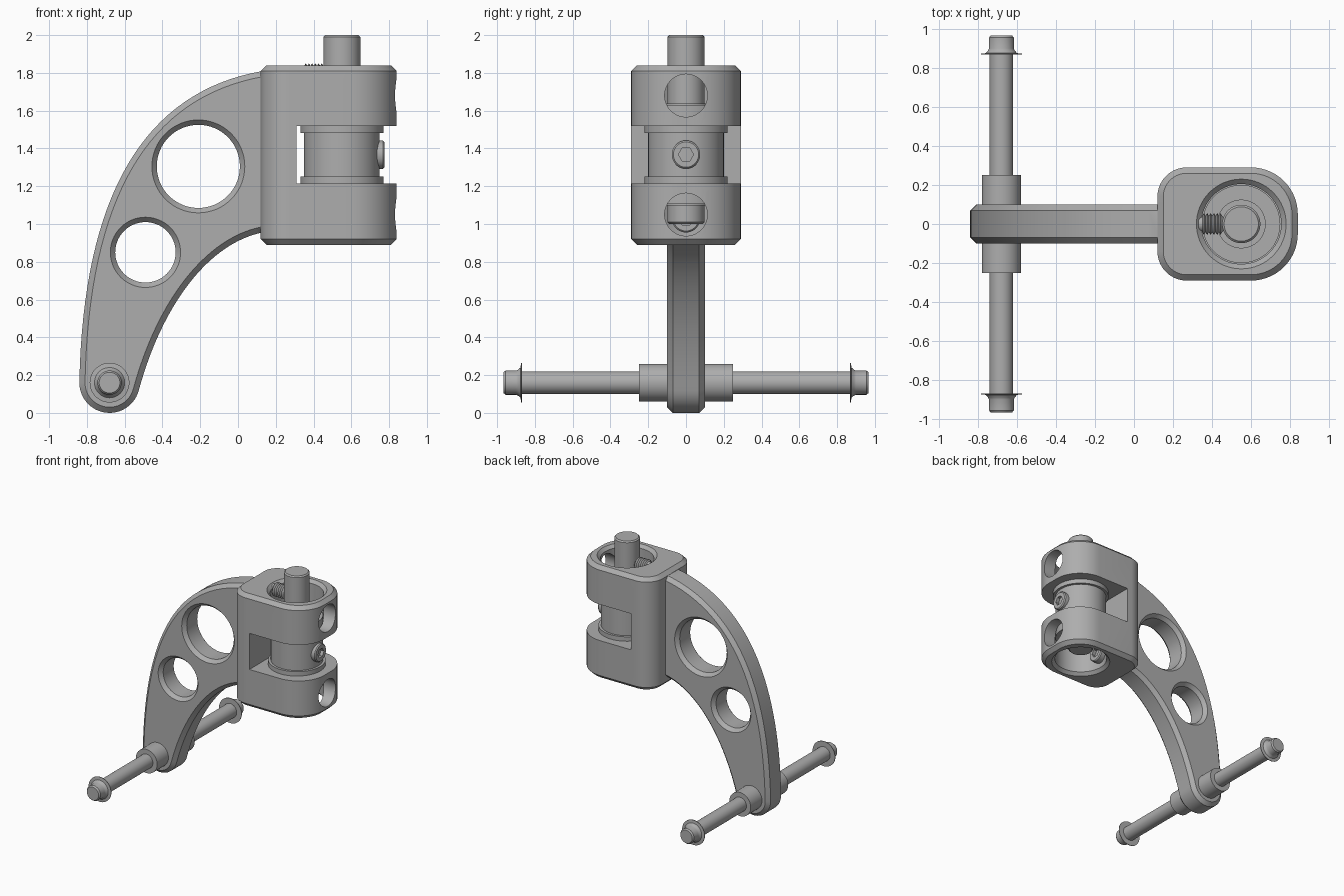
import bpy, bmesh
from math import cos, sin, pi, radians
from mathutils import Vector

cube = bpy.data.objects.get("Cube")
if cube:
    bpy.data.objects.remove(cube, do_unlink=True)

GREY = (0.42, 0.42, 0.42, 1)
metal = bpy.data.materials.new("grey metal")
metal.use_nodes = True
metal.diffuse_color = GREY
metal.node_tree.nodes["Principled BSDF"].inputs["Base Color"].default_value = GREY


def loft(name, rings):
    """Closed solid through matching rings of points, capped at both ends."""
    bm = bmesh.new()
    loops = [[bm.verts.new(p) for p in ring] for ring in rings]
    n = len(loops[0])
    for a, b in zip(loops, loops[1:]):
        for i in range(n):
            j = (i + 1) % n
            bm.faces.new((a[i], a[j], b[j], b[i]))
    bm.faces.new(loops[0])
    bm.faces.new(loops[-1])
    bmesh.ops.recalc_face_normals(bm, faces=bm.faces)
    mesh = bpy.data.meshes.new(name)
    bm.to_mesh(mesh)
    bm.free()
    mesh.materials.append(metal)
    obj = bpy.data.objects.new(name, mesh)
    bpy.context.collection.objects.link(obj)
    return obj


def lathe(name, profile, axis, centre, seg=64):
    """Turned part: profile is (radius, distance along axis from centre)."""
    def point(r, h, a):
        u, v = r * cos(a), r * sin(a)
        return Vector(centre) + Vector({"x": (h, u, v), "y": (u, h, v), "z": (u, v, h)}[axis])
    return loft(name, [[point(r, h, 2 * pi * i / seg) for i in range(seg)] for r, h in profile])


def cut(obj, cutters):
    """Subtract the cutters, then discard them."""
    for c in cutters:
        c.hide_render = True
        mod = obj.modifiers.new("cut", "BOOLEAN")
        mod.operation, mod.solver, mod.object = "DIFFERENCE", "EXACT", c
    bpy.context.view_layer.update()
    deps = bpy.context.evaluated_depsgraph_get()
    mesh = bpy.data.meshes.new_from_object(obj.evaluated_get(deps))
    obj.modifiers.clear()
    obj.data = mesh
    for c in cutters:
        bpy.data.objects.remove(c, do_unlink=True)


def inset(pts, d):
    """Move a counter-clockwise outline inward by d."""
    out = []
    for i, p in enumerate(pts):
        t = (pts[(i + 1) % len(pts)] - pts[i - 1]).normalized()
        out.append(p + d * Vector((-t.y, t.x)))
    return out


def arc(cx, cy, r, start, end, n=14):
    angles = [radians(start + (end - start) * i / n) for i in range(n + 1)]
    return [Vector((cx + r * cos(a), cy + r * sin(a))) for a in angles]


def bezier(a, b, c, d, n=32):
    a, b, c, d = map(Vector, (a, b, c, d))
    ts = [i / n for i in range(n + 1)]
    return [a * (1-t)**3 + b * 3*t*(1-t)**2 + c * 3*t*t*(1-t) + d * t**3 for t in ts]


BEVEL = 0.03

# Curved arm with two chamfered lightening holes
foot = arc(-0.68, 0.16, 0.16, 180, 345, 24)
inner = bezier(foot[-1], (-0.40, 0.58), (-0.15, 0.90), (0.13, 0.955))
outer = bezier((0.13, 1.81), (-0.50, 1.70), (-0.82, 1.15), foot[0])
tail = [Vector((0.2, 0.97)), Vector((0.2, 1.82))]
outline = foot + inner[1:] + tail + outer[:-1]
slim = inset(outline, BEVEL)
layers = [(slim, -0.1), (outline, -0.07), (outline, 0.07), (slim, 0.1)]
arm = loft("arm", [[(p.x, y, p.y) for p in pts] for pts, y in layers])
holes = []
for x, z, r in ((-0.21, 1.305, 0.22), (-0.49, 0.85, 0.16)):
    w = r + 0.026
    holes.append(lathe("hole_cutter", [(w + 0.02, -0.12), (w, -0.1), (r, -0.07),
                                       (r, 0.07), (w, 0.1), (w + 0.02, 0.12)], "y", (x, 0, z)))
cut(arm, holes)

# Clevis block: rounded body, vertical bore, open slot, two side holes
BX, MID, BOTTOM, TOP = 0.55, 1.3675, 0.89, 1.84
body = (arc(0.6, -0.05, 0.24, -90, 0) + arc(0.6, 0.05, 0.24, 0, 90)
        + arc(0.27, 0.14, 0.15, 90, 180) + arc(0.27, -0.14, 0.15, 180, 270))
slim = inset(body, BEVEL)
layers = [(slim, BOTTOM), (body, BOTTOM + BEVEL), (body, TOP - BEVEL), (slim, TOP)]
block = loft("clevis_block", [[(p.x, p.y, z) for p in pts] for pts, z in layers])
bore = lathe("bore_cutter", [(0.25, BOTTOM - 0.02), (0.23, BOTTOM), (0.205, BOTTOM + 0.025),
                             (0.205, TOP - 0.025), (0.23, TOP), (0.25, TOP + 0.02)],
             "z", (BX, 0, 0))
slot = loft("slot_cutter", [[(0.31, y, 1.215), (1, y, 1.215), (1, y, 1.52), (0.31, y, 1.52)]
                            for y in (-0.4, 0.4)])
side_holes = [lathe("side_cutter", [(0.113, 0), (0.113, 0.4)], "x", (BX, 0, z))
              for z in (1.68, 1.05)]
cut(block, [bore, slot] + side_holes)

# Spindle, hub and the flanged bearings above and below it
lathe("spindle", [(0.088, 1.0), (0.098, 1.01), (0.098, 1.99), (0.088, 2.0)], "z", (BX, 0, 0))
lathe("hub", [(0.2, -0.12), (0.2, 0.12)], "z", (BX, 0, MID))
for side, label in ((1, "upper"), (-1, "lower")):
    profile = [(0.22, 0.115), (0.22, 0.1525), (0.2, 0.1525), (0.2, 0.262),
               (0.125, 0.262), (0.125, 0.27)]
    lathe(label + "_bearing", [(r, side * h) for r, h in profile], "z", (BX, 0, MID))


# Socket-head screws facing the open side
def socket_screw(name, x, z):
    head = lathe(name, [(0.075, -0.07), (0.075, -0.008), (0.067, 0)], "x", (x, 0, z), 40)
    cut(head, [lathe("hex_cutter", [(0.04, -0.03), (0.04, 0.02)], "x", (x, 0, z), 6)])


socket_screw("hub_screw", 0.775, MID)
socket_screw("lower_screw", 0.40, 1.03)

# Threaded set screw bearing on the spindle
thread = [(0.04, -0.02)]
for i in range(6):
    thread += [(0.042, i * 0.017), (0.056, i * 0.017 + 0.0085)]
thread += [(0.042, 0.102), (0.03, 0.115)]
lathe("set_screw", thread, "x", (0.35, 0, 1.795), 32)

# Cross axle with bosses and push-on retainers
FOOT = (-0.68, 0, 0.16)
lathe("axle", [(0.05, -0.965), (0.06, -0.955), (0.06, 0.955), (0.05, 0.965)], "y", FOOT, 48)
lathe("axle_boss", [(0.1, -0.25), (0.1, 0.25)], "y", FOOT)
for side, label in ((1, "back"), (-1, "front")):
    profile = [(0.105, 0.868), (0.105, 0.873), (0.08, 0.876), (0.068, 0.89),
               (0.064, 0.9), (0.064, 0.955), (0.055, 0.967)]
    lathe(label + "_retainer", [(r, side * h) for r, h in profile], "y", FOOT, 48)

# Smooth curved faces, keep machined edges crisp
for obj in bpy.context.collection.objects:
    if obj.type == "MESH" and metal.name in obj.data.materials:
        obj.data.shade_smooth()
        obj.data.set_sharp_from_angle(angle=radians(28))
